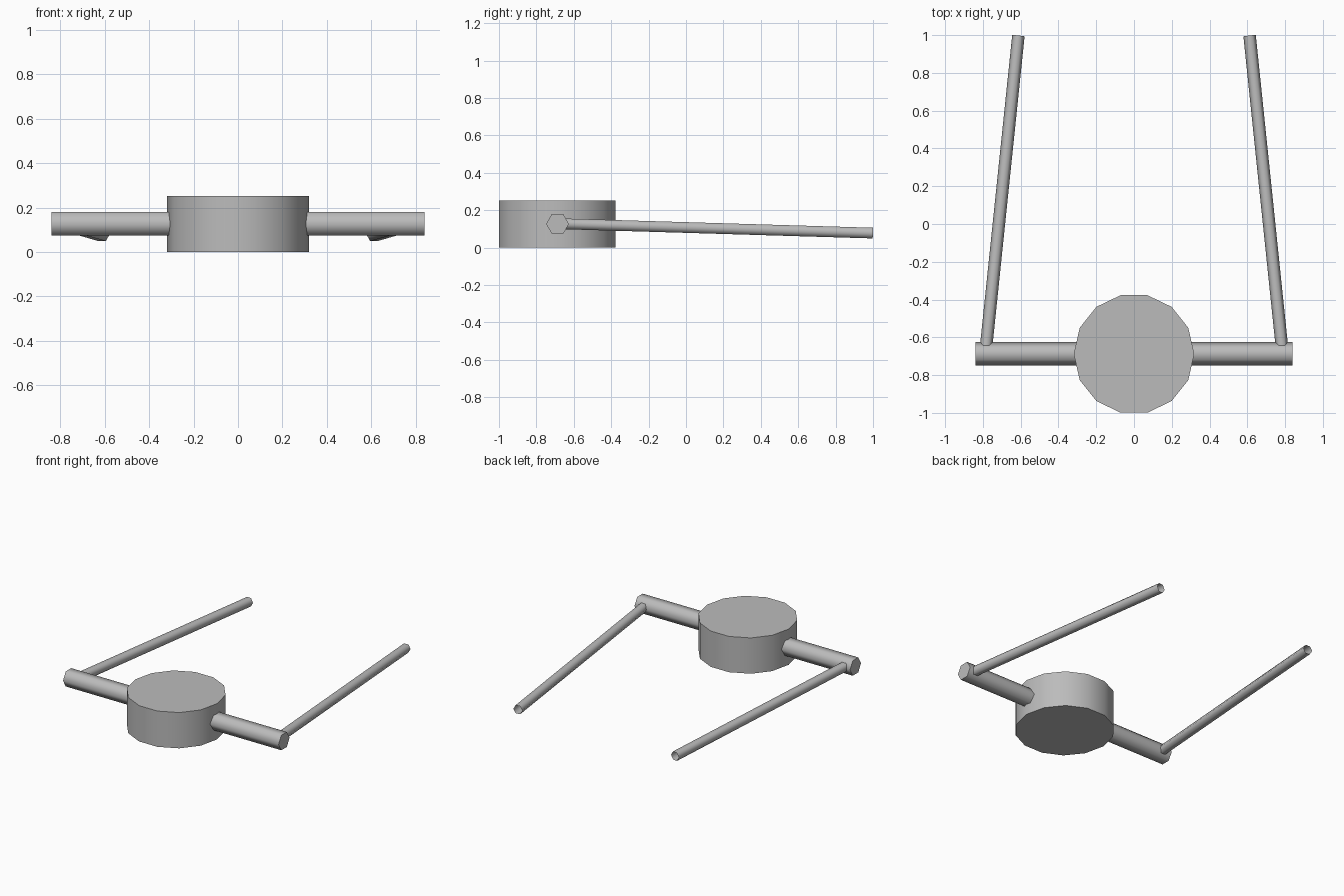
import bpy
import math
from mathutils import Vector, Matrix

if "Cube" in bpy.data.objects:
    bpy.data.objects.remove(bpy.data.objects["Cube"])

grey = bpy.data.materials.new("grey")
grey.diffuse_color = (0.5, 0.5, 0.5, 1)
grey.use_nodes = True
grey.node_tree.nodes["Principled BSDF"].inputs["Base Color"].default_value = grey.diffuse_color


def tube(name, start, end, radius, sides, side_dir, caps='NGON'):
    """Prism from start to end, with one corner pointing along side_dir."""
    a, b = Vector(start), Vector(end)
    z = (b - a).normalized()
    x = Vector(side_dir)
    x = (x - z * x.dot(z)).normalized()
    y = z.cross(x)
    mat = Matrix((x, y, z)).transposed().to_4x4()
    mat.translation = (a + b) / 2
    bpy.ops.mesh.primitive_cylinder_add(vertices=sides, radius=radius,
                                        depth=(b - a).length, end_fill_type=caps)
    ob = bpy.context.object
    ob.name = name
    me = ob.data
    # the primitive's first corner lies on +Y, so turn it onto +X
    me.transform(mat @ Matrix.Rotation(-math.pi / 2, 4, 'Z'))
    me.materials.append(grey)
    # rounded sides, crisp ends
    bpy.ops.object.shade_smooth_by_angle(angle=math.radians(65))
    return ob


# Round body
tube("drum", (0, -0.688, 0), (0, -0.688, 0.252), 0.319, 14, (1, 0, 0))

# Bar running through the body
tube("crossbar", (-0.84, -0.687, 0.127), (0.84, -0.687, 0.127), 0.061, 6, (0, 1, 0))

# Thin arms reaching back, open at the ends
for side, label in ((-1, "left"), (1, "right")):
    tube(label + "_arm", (side * 0.786, -0.68, 0.128), (side * 0.612, 0.997, 0.078),
         0.033, 6, (1, 0, 0), 'NOTHING')
